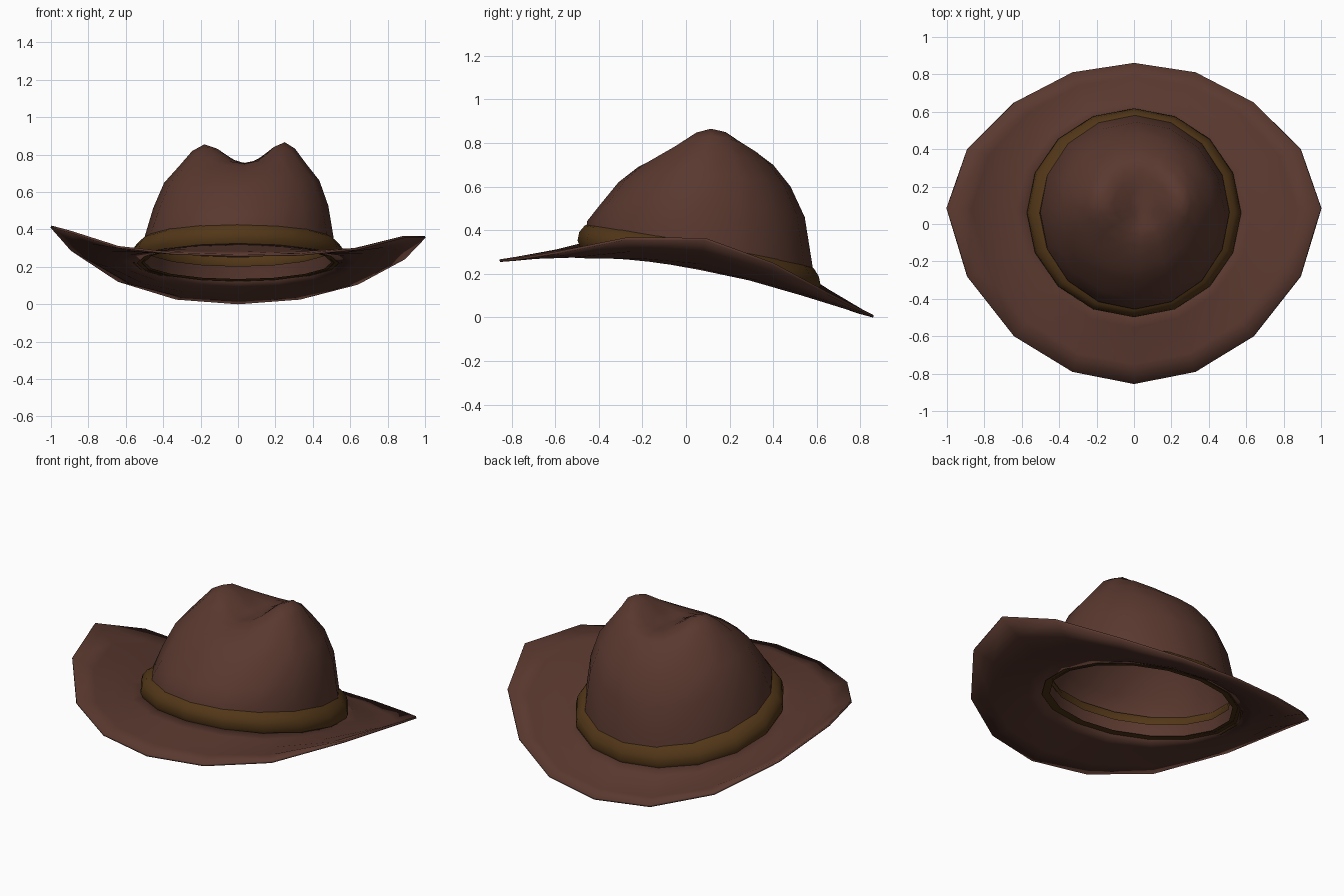
import bpy
from math import sin, cos, pi

if "Cube" in bpy.data.objects:
    bpy.data.objects.remove(bpy.data.objects["Cube"])

N = 16


def material(name, rgb):
    m = bpy.data.materials.new(name)
    m.diffuse_color = (*rgb, 1)
    m.use_nodes = True
    m.node_tree.nodes["Principled BSDF"].inputs["Base Color"].default_value = m.diffuse_color
    return m


def loft(name, rings, mat, cap=None, closed=False, angle=60):
    """Skin a list of N-point rings; optional centre point or closed tube."""
    verts = [p for r in rings for p in r]
    n = len(rings)
    faces = []
    for k in range(n if closed else n - 1):
        a, b = k * N, (k + 1) % n * N
        for i in range(N):
            j = (i + 1) % N
            faces.append((a + i, a + j, b + j, b + i))
    if cap:
        verts.append(cap)
        a = (n - 1) * N
        faces += [(a + i, a + (i + 1) % N, len(verts) - 1) for i in range(N)]
    mesh = bpy.data.meshes.new(name)
    mesh.from_pydata(verts, [], faces)
    mesh.materials.append(mat)
    ob = bpy.data.objects.new(name, mesh)
    bpy.context.collection.objects.link(ob)
    bpy.ops.object.select_all(action='DESELECT')
    bpy.context.view_layer.objects.active = ob
    ob.select_set(True)
    bpy.ops.object.shade_smooth_by_angle(angle=angle * pi / 180)
    return ob


felt = material("brown_felt", (0.10, 0.04, 0.028))
leather = material("band_leather", (0.085, 0.038, 0.009))
angles = [2 * pi * i / N for i in range(N)]


def base_z(y):
    return 0.325 - 0.18 * (y + 0.5)


# Crown: front y, back y, half width, front z, back z, side z, x shift
profile = [
    (-0.46, 0.59, 0.515, 0.32, 0.12, 0.22, 0.0),
    (-0.455, 0.58, 0.505, 0.44, 0.24, 0.36, 0.005),
    (-0.40, 0.545, 0.468, 0.51, 0.46, 0.52, 0.015),
    (-0.31, 0.48, 0.415, 0.62, 0.60, 0.655, 0.02),
    (-0.22, 0.40, 0.335, 0.69, 0.70, 0.75, 0.025),
    (-0.12, 0.34, 0.275, 0.735, 0.745, 0.825, 0.03),
    (-0.06, 0.29, 0.215, 0.75, 0.755, 0.86, 0.035),
    (-0.02, 0.24, 0.15, 0.75, 0.755, 0.835, 0.04),
    (0.02, 0.20, 0.07, 0.75, 0.755, 0.775, 0.045),
]
rings = []
for yf, yb, rx, zf, zb, zm, sx in profile:
    mid = (zf + zb) / 2
    rings.append([(sx + rx * cos(a), (yf + yb) / 2 + (yb - yf) / 2 * sin(a),
                   mid + (zb - zf) / 2 * sin(a) + (zm - mid) * cos(a) ** 2
                   + 0.03 * sx / 0.04 * rx * cos(a)) for a in angles])
loft("crown", rings, felt, cap=(0.045, 0.11, 0.75))

# Brim: rim heights counter-clockwise from the right side
rim_z = [0.36, 0.245, 0.11, 0.03, 0.005, 0.03, 0.125, 0.29,
         0.415, 0.385, 0.305, 0.27, 0.26, 0.265, 0.295, 0.36]
rim_x = [1, 0.89, 0.64, 0.33, 0, -0.33, -0.64, -0.89]
rim_x += [-x for x in rim_x]
rim_y = [0.085, 0.40, 0.65, 0.81, 0.86, 0.81, 0.65, 0.40,
         0.085, -0.28, -0.60, -0.79, -0.855, -0.79, -0.60, -0.28]
rings = []
for t in (0, 0.2, 0.45, 0.72, 1):
    ring = []
    for a, x, y, z in zip(angles, rim_x, rim_y, rim_z):
        x0, y0 = 0.54 * cos(a), 0.06 + 0.535 * sin(a)
        sag = 0.14 * t * (1 - t) * cos(a) ** 2 + 0.07 * t * (1 - t) * max(0, sin(a))
        ring.append((x0 + (x - x0) * t, y0 + (y - y0) * t,
                     base_z(y0) + (z - base_z(y0)) * t - sag))
    rings.append(ring)
brim = loft("brim", rings, felt)
solid = brim.modifiers.new("thickness", 'SOLIDIFY')
solid.thickness = 0.012
solid.offset = 0

# Hat band: rounded strip wrapped around the crown base
section = [(0.50, 0.0), (0.56, -0.005), (0.573, 0.025), (0.565, 0.065),
           (0.54, 0.10), (0.505, 0.118), (0.49, 0.09), (0.495, 0.065)]
rings = []
for r, h in section:
    rings.append([(r * cos(a), 0.06 + (r - 0.015) * sin(a),
                   base_z(0.06 + r * sin(a)) + h) for a in angles])
# Inner wall only shows near the top, so the lower inside stays open
loft("hat_band", rings, leather)
